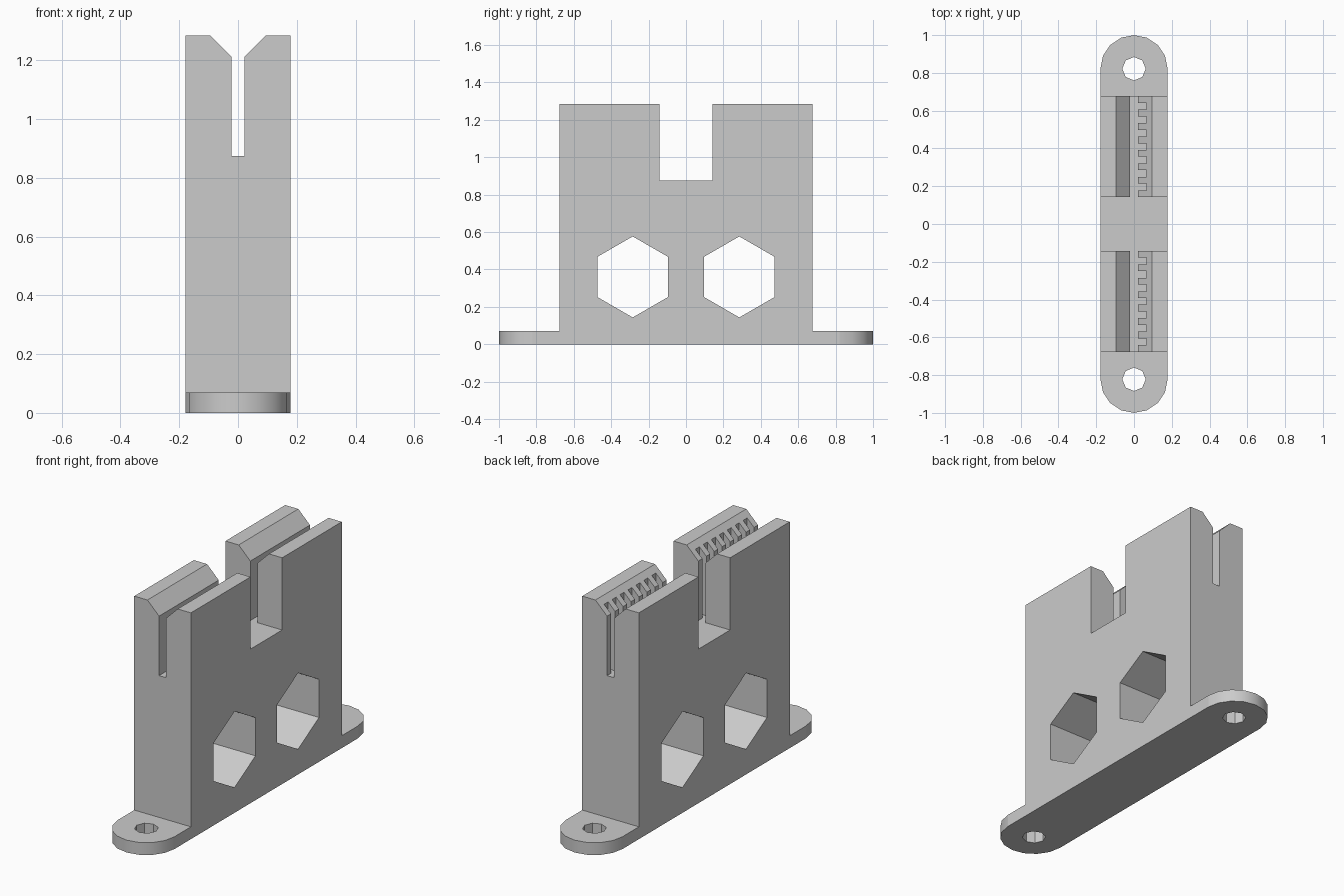
import bpy, bmesh, math
from mathutils import Vector

if "Cube" in bpy.data.objects:
    bpy.data.objects.remove(bpy.data.objects["Cube"])

HALF_W, BODY_Y, END_Y = 0.178, 0.677, 0.822
BASE_Z, SLOT_Z, TOP_Z = 0.07, 0.875, 1.285
NOTCH_Y, SLOT_X = 0.142, 0.022

grey = bpy.data.materials.new("light grey plastic")
grey.use_nodes = True
colour = (0.6, 0.6, 0.6, 1)
grey.diffuse_color = colour
grey.node_tree.nodes["Principled BSDF"].inputs["Base Color"].default_value = colour


def prism(name, points, axis, low, high):
    """Extrude a 2D outline along x, y or z."""
    place = {"x": lambda a, b, d: (d, a, b),
             "y": lambda a, b, d: (a, d, b),
             "z": lambda a, b, d: (a, b, d)}[axis]
    bm = bmesh.new()
    face = bm.faces.new([bm.verts.new(place(a, b, low)) for a, b in points])
    new = bmesh.ops.extrude_face_region(bm, geom=[face])["geom"]
    bmesh.ops.translate(bm, verts=[v for v in new if isinstance(v, bmesh.types.BMVert)],
                        vec=Vector(place(0, 0, high - low)))
    bmesh.ops.recalc_face_normals(bm, faces=bm.faces)
    mesh = bpy.data.meshes.new(name)
    bm.to_mesh(mesh)
    bm.free()
    mesh.materials.append(grey)
    obj = bpy.data.objects.new(name, mesh)
    bpy.context.collection.objects.link(obj)
    return obj


def polygon(cx, cy, radius, sides, start=0.0):
    return [(cx + radius * math.cos(start + math.tau * i / sides),
             cy + radius * math.sin(start + math.tau * i / sides)) for i in range(sides)]


def rectangle(x0, x1, y0, y1):
    return [(x0, y0), (x1, y0), (x1, y1), (x0, y1)]


def cut(target, tool):
    mod = target.modifiers.new("cut", "BOOLEAN")
    mod.operation = "DIFFERENCE"
    mod.solver = "EXACT"
    mod.object = tool
    bpy.context.view_layer.objects.active = target
    bpy.ops.object.modifier_apply(modifier=mod.name)
    bpy.data.objects.remove(tool)


# Body with its centre notch
side = [(BODY_Y, BASE_Z), (BODY_Y, TOP_Z), (NOTCH_Y, TOP_Z), (NOTCH_Y, SLOT_Z)]
outline = side + [(-y, z) for y, z in reversed(side)]
# Rounded base plate, joined to the body
arc = [(HALF_W * math.cos(math.pi * i / 8), END_Y + HALF_W * math.sin(math.pi * i / 8))
       for i in range(9)]
clip = prism("belt_clamp_block", arc + [(-x, -y) for x, y in arc], "z", 0, BASE_Z)
body = prism("body", outline, "x", -HALF_W, HALF_W)
mod = clip.modifiers.new("join", "BOOLEAN")
mod.operation = "UNION"
mod.solver = "EXACT"
mod.object = body
bpy.context.view_layer.objects.active = clip
bpy.ops.object.modifier_apply(modifier=mod.name)
bpy.data.objects.remove(body)

# Flared slot along the top
half = [(SLOT_X, SLOT_Z), (SLOT_X, 1.213), (0.095, TOP_Z), (0.095, TOP_Z + 0.1)]
cut(clip, prism("slot_cutter", half + [(-x, z) for x, z in reversed(half)], "y", -1, 1))

for s in (-1, 1):
    # Screw hole and hexagonal window
    cut(clip, prism("screw_cutter", polygon(0, s * END_Y, 0.062, 8), "z", -1, 0.5))
    cut(clip, prism("window_cutter", polygon(s * 0.285, 0.36, 0.2165, 6, math.pi / 6),
                    "x", -1, 1))
    # Toothed rack on the left wall of the slot
    tooth = 0.0355
    pitch = (BODY_Y - NOTCH_Y - tooth) / 7
    for i in range(7):
        y = NOTCH_Y + tooth + i * pitch
        low, high = sorted((s * y, s * (y + pitch - tooth)))
        cut(clip, prism("groove_cutter", rectangle(0, 0.065, low, high), "z", SLOT_Z, 1.5))

# Flat faces, with smooth rounded ends
bm = bmesh.new()
bm.from_mesh(clip.data)
bmesh.ops.dissolve_limit(bm, angle_limit=0.01, verts=bm.verts, edges=bm.edges)
for f in bm.faces:
    c = f.calc_center_median()
    f.smooth = abs(c.y) > END_Y and abs(f.normal.z) < 0.1
for e in bm.edges:
    e.smooth = (len(e.link_faces) == 2 and all(f.smooth for f in e.link_faces)
                and e.calc_face_angle(0) < math.radians(30))
bm.to_mesh(clip.data)
bm.free()
